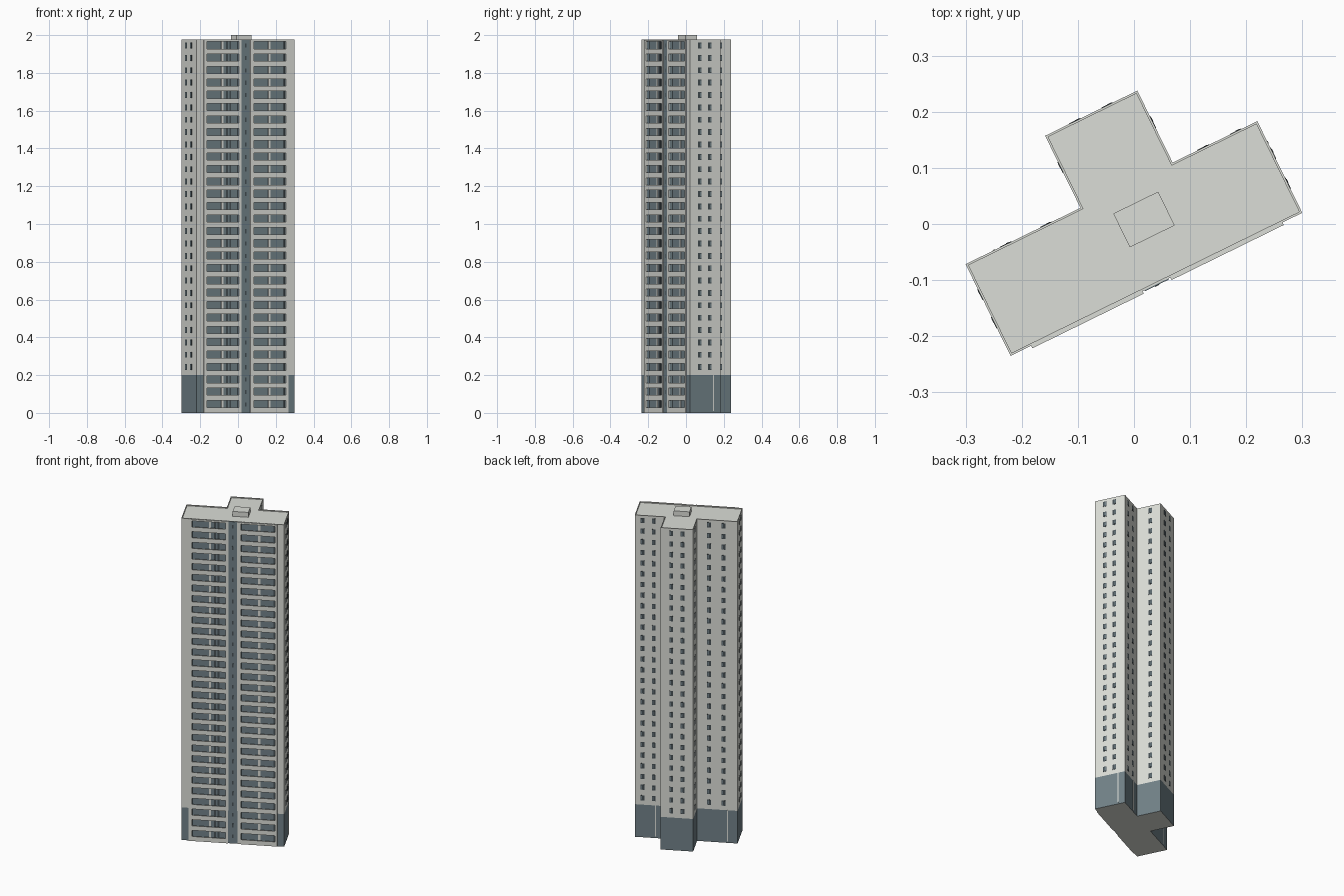
import bpy, bmesh, math
from mathutils import Matrix

if "Cube" in bpy.data.objects:
    bpy.data.objects.remove(bpy.data.objects["Cube"])

# Plan coordinates: u along the long front, v into the depth, origin at the front left corner
PLACE = Matrix.Translation((-0.22, -0.235, 0)) @ Matrix.Rotation(math.atan2(0.255, 0.52), 4, 'Z')
LEN, DEP, WING0, WING1, WING_V = 0.579, 0.182, 0.228, 0.411, 0.325
TOP, BASE, FLOORS, PITCH = 1.976, 0.2, 30, 0.0655
NOTCH = 0.016
BANKS = [(0.041, 0.262), (0.317, 0.540)]


def material(name, rgb):
    m = bpy.data.materials.new(name)
    m.diffuse_color = (*rgb, 1)
    m.use_nodes = True
    m.node_tree.nodes["Principled BSDF"].inputs["Base Color"].default_value = m.diffuse_color
    return m


CONCRETE = material("pale_concrete", (0.71, 0.725, 0.68))
BLUE = material("blue_grey", (0.165, 0.22, 0.245))
DARK = material("dark_glass", (0.06, 0.078, 0.088))


def finish(bm, name, mats):
    bmesh.ops.recalc_face_normals(bm, faces=bm.faces)
    bm.transform(PLACE)
    me = bpy.data.meshes.new(name)
    bm.to_mesh(me)
    bm.free()
    for m in mats:
        me.materials.append(m)
    ob = bpy.data.objects.new(name, me)
    bpy.context.collection.objects.link(ob)
    return ob


def boxes(name, mat, items):
    """One object from many (u0, u1, v0, v1, z0, z1) boxes."""
    bm = bmesh.new()
    for u0, u1, v0, v1, z0, z1 in items:
        mx = Matrix.Translation(((u0 + u1) / 2, (v0 + v1) / 2, (z0 + z1) / 2)) \
            @ Matrix.Diagonal((u1 - u0, v1 - v0, z1 - z0, 1))
        bmesh.ops.create_cube(bm, size=1, matrix=mx)
    return finish(bm, name, [mat])


# Tower body: T-shaped plan with two loggia notches in the front
plan = [(0, 0)]
for a, b in BANKS:
    plan += [(a + 0.019, 0), (a + 0.019, NOTCH), (b - 0.013, NOTCH), (b - 0.013, 0)]
plan += [(LEN, 0), (LEN, DEP), (WING1, DEP), (WING1, WING_V),
         (WING0, WING_V), (WING0, DEP), (0, DEP)]
bm = bmesh.new()
rings = [[bm.verts.new((u, v, z)) for u, v in plan] for z in (0, BASE, TOP - 0.006)]
bm.faces.new(rings[0][::-1])
bm.faces.new(rings[2])
n = len(plan)
for lo, hi in zip(rings, rings[1:]):
    for i in range(n):
        j = (i + 1) % n
        f = bm.faces.new((lo[i], lo[j], hi[j], hi[i]))
        c = f.calc_center_median()
        in_notch = 0.001 < c.y < NOTCH + 0.001
        f.material_index = 1 if in_notch or c.z < BASE else 0
finish(bm, "tower_body", [CONCRETE, BLUE])

# Thin roof rim
T, R0, R1 = 0.004, TOP - 0.008, TOP
boxes("roof_rim", CONCRETE, [
    (0, LEN, 0, T, R0, R1), (0, T, T, DEP, R0, R1), (LEN - T, LEN, T, DEP, R0, R1),
    (T, WING0 + T, DEP - T, DEP, R0, R1), (WING1 - T, LEN - T, DEP - T, DEP, R0, R1),
    (WING0, WING0 + T, DEP, WING_V, R0, R1), (WING1 - T, WING1, DEP, WING_V, R0, R1),
    (WING0 + T, WING1 - T, WING_V - T, WING_V, R0, R1)])

# Plant room on the roof
boxes("roof_plant_room", CONCRETE, [(0.276, 0.365, 0.080, 0.147, TOP - 0.01, 2.0)])

# Loggia piers, parapets and floors
F = -0.005
piers, parapets, doors, mullions = [], [], [], []
for side, (a, b) in enumerate(BANKS):
    left, right = a + 0.019, b - 0.013
    mid = (a + b) / 2 + 0.008
    piers += [(a, left, F, 0.001, 0, TOP - 0.001), (right, b, F, 0.001, 0, TOP - 0.001)]
    for k in range(FLOORS):
        z = k * PITCH
        parapets.append((left, right, F, -0.001, z, z + 0.028))
        parapets.append((left, right, -0.001, NOTCH, z, z + 0.006))
        lo, hi = z + 0.006, z + PITCH
        # Pale wall strip between the two glazed halves
        mullions.append((mid - 0.006, mid + 0.006, NOTCH - 0.003, NOTCH + 0.001, lo, hi))
        # Dark doors on the loggia back wall
        spots = [mid + 0.022, mid + 0.042] if side == 0 else [right - 0.010]
        for s in spots:
            doors.append((s, s + 0.010, NOTCH - 0.002, NOTCH + 0.001, lo, hi))
    parapets.append((left, right, F, 0.001, FLOORS * PITCH, TOP - 0.001))
    parapets.append((left, right, 0.001, NOTCH, FLOORS * PITCH, TOP - 0.006))
boxes("loggia_piers", CONCRETE, piers)
boxes("loggia_parapets", CONCRETE, parapets)
boxes("loggia_wall_strips", CONCRETE, mullions)
boxes("loggia_doors", DARK, doors)

# Central stair strip with small windows
boxes("stair_strip", BLUE, [(0.266, 0.313, -0.002, 0.002, 0, TOP - 0.001)])
boxes("stair_windows", DARK, [(0.285, 0.294, -0.003, 0, k * PITCH + 0.034, k * PITCH + 0.056)
                              for k in range(FLOORS)])

# Window columns on the other walls
W, H, P = 0.011, 0.031, 0.001
frames, panes = [], []


def window(u, v, axis, out, z):
    """Dark window plate with a smaller blue-grey pane; axis is the wall direction."""
    for store, w, dz, p, off in ((frames, W, 0, P, 0), (panes, W * 0.33, 0.005, P + 0.0006, W * 0.4)):
        d0, d1 = sorted((-out * 0.001, out * p))
        z0, z1 = z + dz, z + H - dz
        if axis == 'u':
            store.append((u + off - w, u + off + w, v + d0, v + d1, z0, z1))
        else:
            store.append((u + d0, u + d1, v + off - w, v + off + w, z0, z1))


columns = [(u, DEP, 'u', 1) for u in (0.08, 0.16, 0.472, 0.536)]
columns += [(u, WING_V, 'u', 1) for u in (0.287, 0.351)]
columns += [(0, v, 'v', -1) for v in (0.066, 0.122)] + [(LEN, v, 'v', 1) for v in (0.059, 0.118)]
columns += [(WING0, 0.262, 'v', -1), (WING1, 0.262, 'v', 1)]
for k in range(3, FLOORS):
    for u, v, axis, out in columns:
        window(u, v, axis, out, k * PITCH + 0.030)
boxes("window_frames", DARK, frames)
boxes("window_panes", BLUE, panes)

# Pale joints in the plinth
boxes("plinth_joints", CONCRETE, [
    (LEN - 0.001, LEN + 0.001, 0.137, 0.142, 0.01, BASE),
    (0.054, 0.059, DEP - 0.001, DEP + 0.001, 0.01, BASE),
    (0.460, 0.465, DEP - 0.001, DEP + 0.001, 0.01, BASE)])
